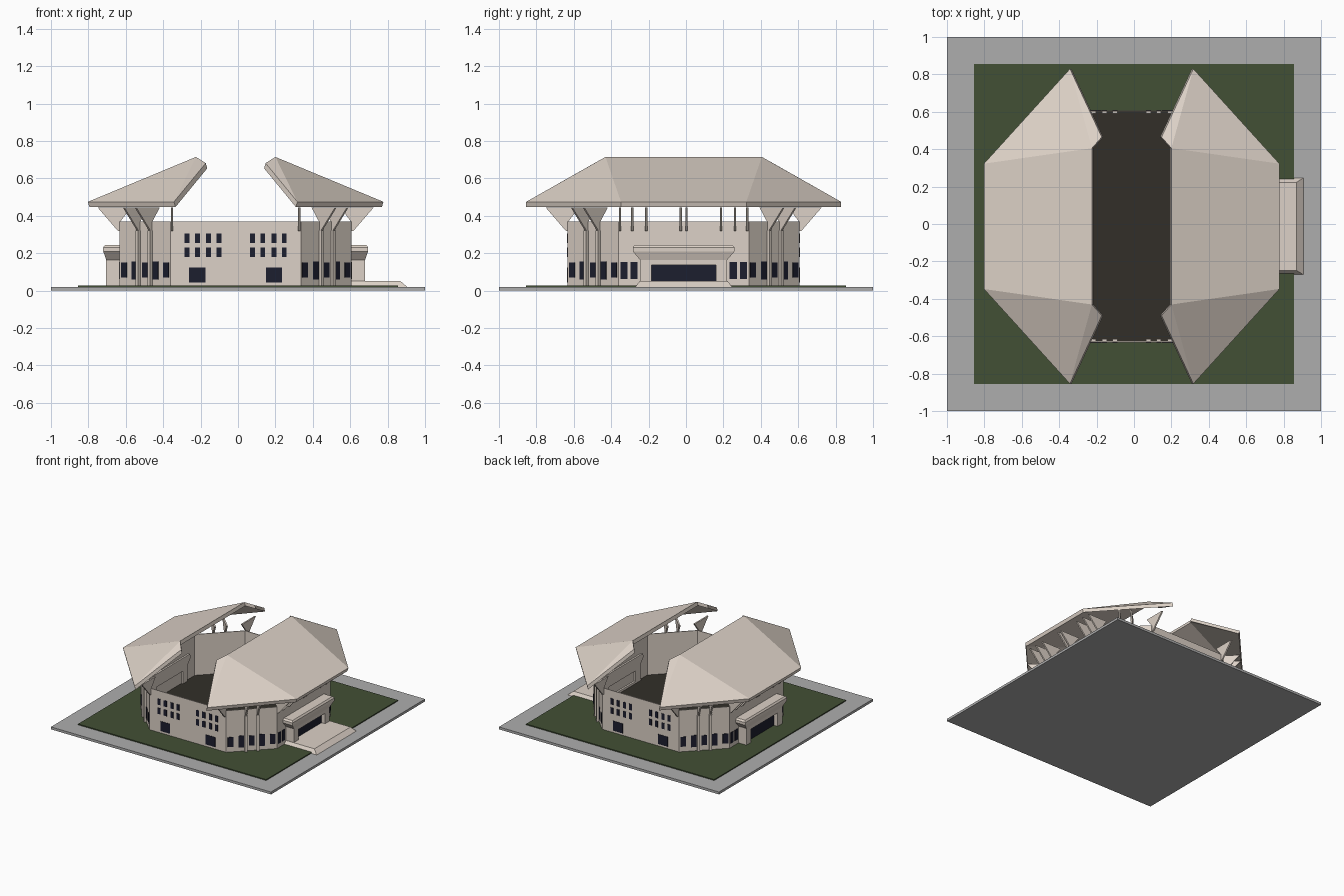
import bpy, bmesh, math

if "Cube" in bpy.data.objects:
    bpy.data.objects.remove(bpy.data.objects["Cube"])

C = -0.0125  # building centre offset in x and y


def mat(name, c):
    m = bpy.data.materials.new(name)
    m.diffuse_color = (*c, 1)
    m.use_nodes = True
    m.node_tree.nodes["Principled BSDF"].inputs["Base Color"].default_value = m.diffuse_color
    return m


PLASTER = mat("plaster", (0.72, 0.64, 0.57))
GRASS = mat("grass", (0.055, 0.08, 0.035))
PAVING = mat("paving", (0.42, 0.42, 0.42))
DARK = mat("dark_floor", (0.032, 0.028, 0.022))
GLASS = mat("glass", (0.012, 0.013, 0.028))


def mesh(name, verts, faces, m):
    bm = bmesh.new()
    vs = [bm.verts.new(v) for v in verts]
    for f in faces:
        bm.faces.new([vs[i] for i in f])
    bmesh.ops.recalc_face_normals(bm, faces=bm.faces)
    me = bpy.data.meshes.new(name)
    bm.to_mesh(me)
    bm.free()
    me.materials.append(m)
    ob = bpy.data.objects.new(name, me)
    bpy.context.collection.objects.link(ob)
    return ob


def loft(name, rings, m):
    """Closed solid through rings with equal point counts."""
    n = len(rings[0])
    faces = [list(range(n)), [(len(rings) - 1) * n + i for i in range(n)]]
    for k in range(len(rings) - 1):
        for i in range(n):
            j = (i + 1) % n
            faces.append([k * n + i, k * n + j, (k + 1) * n + j, (k + 1) * n + i])
    return mesh(name, [p for r in rings for p in r], faces, m)


def at(a, r, s, z):
    """Point at distance r out along angle a, s sideways."""
    c, d = math.cos(a), math.sin(a)
    return (C + r * c - s * d, C + r * d + s * c, z)


def prism(name, a, s, w, prof, m):
    """Profile in (r, z) extruded sideways by width w."""
    return loft(name, [[at(a, r, s + o, z) for r, z in prof] for o in (-w / 2, w / 2)], m)


def box(name, a, s, w, r0, r1, z0, z1, m):
    return prism(name, a, s, w, [(r0, z0), (r1, z0), (r1, z1), (r0, z1)], m)


def tiers(name, a, levels, m):
    """Rectangular tapering block; levels are (z, half width, outer r)."""
    return loft(name, [[at(a, 0.6, -h, z), at(a, r, -h, z), at(a, r, h, z), at(a, 0.6, h, z)]
                       for z, h, r in levels], m)


def square(h, z):
    return [(-h, -h, z), (h, -h, z), (h, h, z), (-h, h, z)]


# Ground
loft("paved_base", [square(1, 0), square(1, 0.02)], PAVING)
loft("lawn", [square(0.855, 0.018), square(0.855, 0.028)], GRASS)

# Octagonal outer wall and arena floor
W, H, D = 0.62, 0.348, 0.968 / math.sqrt(2)


def octagon(inset, z):
    w, h = W - inset, H - inset * 0.414
    return [(C + x, C + y, z) for x, y in ((w, -h), (w, h), (h, w), (-h, w),
                                          (-w, h), (-w, -h), (-h, -w), (h, -w))]


rings = [octagon(0, 0.025), octagon(0, 0.37), octagon(0.006, 0.37), octagon(0.006, 0.025)]
mesh("outer_wall", [p for r in rings for p in r],
     [[k * 8 + i, k * 8 + (i + 1) % 8, (k + 1) % 4 * 8 + (i + 1) % 8, (k + 1) % 4 * 8 + i]
      for k in range(4) for i in range(8)], PLASTER)
loft("arena_floor", [octagon(0.003, 0.026), octagon(0.003, 0.034)], DARK)


def window(name, a, s, w, r, z0, z1):
    box(name, a, s, w, r - 0.004, r + 0.003, z0, z1, GLASS)


def fin(name, a, s, r):
    prism(name, a, s, 0.012, [(r - 0.004, 0.32), (r + 0.01, 0.32), (r + 0.118, 0.445),
                              (r - 0.06, 0.445), (r - 0.004, 0.37)], PLASTER)


# Front and back walls: doors, two window rows, end brackets
for a in (-math.pi / 2, math.pi / 2):
    for sg in (-1, 1):
        window("side_door", a, sg * 0.205, 0.088, W, 0.045, 0.125)
        fin("end_bracket", a, sg * 0.34, W)
        for s in (0.09, 0.145, 0.205, 0.26):
            for z in (0.18, 0.255):
                window("upper_window", a, sg * s, 0.026, W, z, z + 0.05)
                box("window_back", a, sg * s, 0.026, W - 0.018, W - 0.004, z, z + 0.05, PLASTER)

# Corner walls: windows, pilasters and brackets
for k in range(4):
    a = math.pi / 4 + k * math.pi / 2
    for i in range(5):
        window("corner_window", a, (i - 2) * 0.08, 0.042, D,
               0.06 + 0.01 * (i % 2 == 0), 0.15 + 0.006 * (i % 2))
    for s in (-0.045, 0.045):
        box("pilaster", a, s, 0.02, D - 0.004, D + 0.018, 0.026, 0.322, PLASTER)
        fin("corner_bracket", a, s, D)

# Entrance sides: brackets, windows, porch and canopy
for a in (0, math.pi):
    for sg in (-1, 1):
        for s in (0.34, 0.275, 0.2, 0.015):
            fin("roof_bracket", a, sg * s, W)
        for s in (0.265, 0.32):
            window("side_window", a, sg * s, 0.038, W, 0.062, 0.152)
        box("porch_leg", a, sg * 0.2025, 0.061, 0.6, 0.692, 0.026, 0.14, PLASTER)
    box("porch_lintel", a, 0, 0.466, 0.6, 0.692, 0.138, 0.166, PLASTER)
    box("entrance_glass", a, 0, 0.346, 0.615, 0.66, 0.03, 0.14, GLASS)
    tiers("porch_canopy", a, [(0.165, 0.233, 0.692), (0.21, 0.272, 0.708),
                              (0.232, 0.272, 0.708), (0.245, 0.26, 0.698)], PLASTER)

# Entrance platform on the right side only
tiers("entrance_step", 0, [(0.02, 0.258, 0.9175), (0.052, 0.235, 0.88)], PLASTER)

# Two folded roof shells, mirrored left and right
half = [(0.2125, 0.418, 0.715), (0.16, 0.477, 0.682), (0.33, 0.842, 0.475), (0.79, 0.335, 0.475)]
rim = half + [(x, -y, z) for x, y, z in reversed(half)]
top = [[0, 3, 4, 7], [0, 2, 3], [0, 1, 2], [7, 4, 5], [7, 5, 6]]
for side, sx in (("right", 1), ("left", -1)):
    verts = [(C + sx * x, C + y, z) for x, y, z in rim]
    verts += [(C + sx * (x - 0.008), C + y, z - 0.028) for x, y, z in rim]
    faces = top + [[i + 8 for i in f] for f in top]
    faces += [[i, (i + 1) % 8, (i + 1) % 8 + 8, i + 8] for i in range(8)]
    mesh(side + "_roof", verts, faces, PLASTER)
